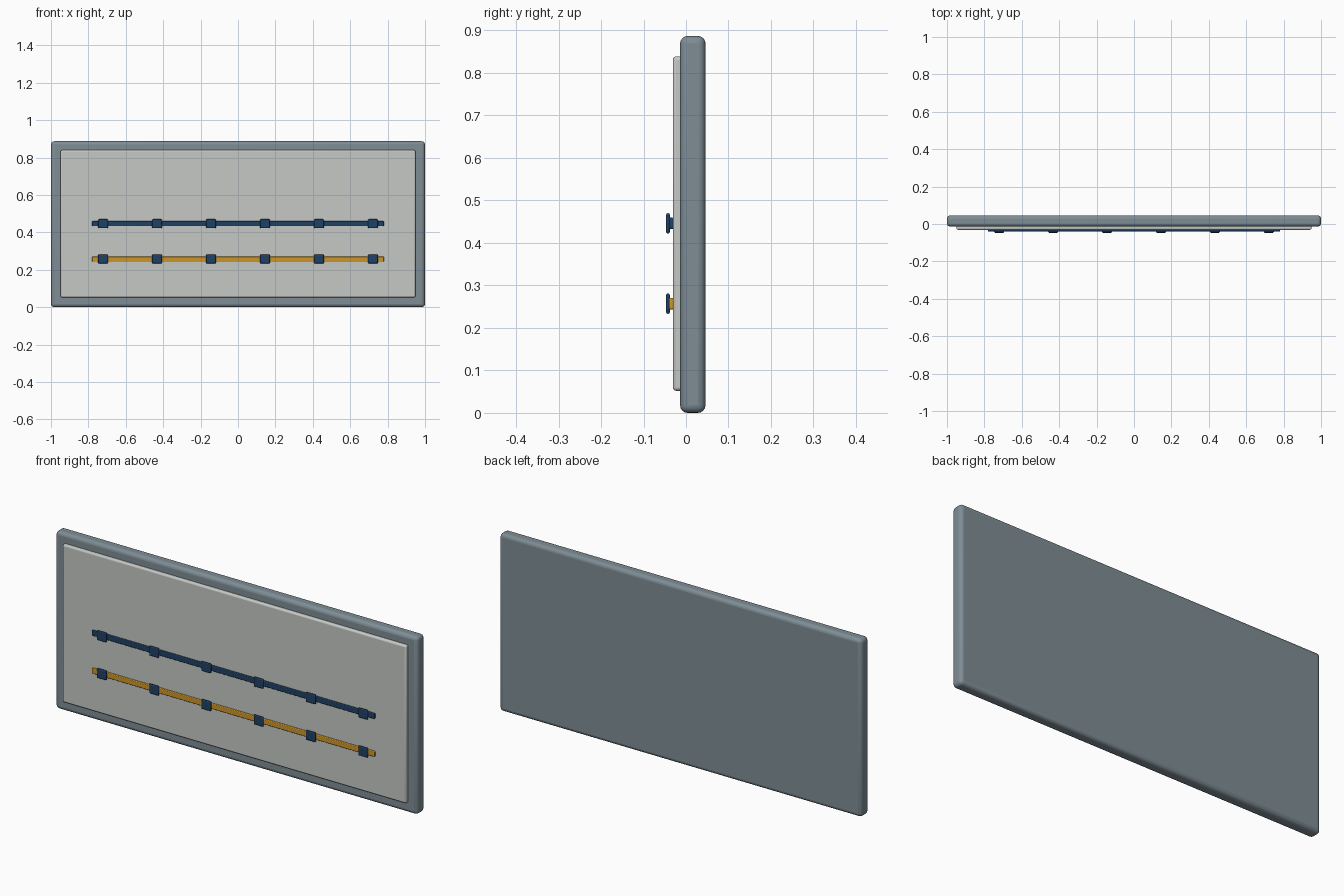
import bpy

if "Cube" in bpy.data.objects:
    bpy.data.objects.remove(bpy.data.objects["Cube"])


def material(name, srgb):
    m = bpy.data.materials.new(name)
    lin = [((c / 255 + 0.055) / 1.055) ** 2.4 for c in srgb]
    m.diffuse_color = (*lin, 1)
    m.use_nodes = True
    m.node_tree.nodes["Principled BSDF"].inputs["Base Color"].default_value = m.diffuse_color
    return m


SLATE = material("slate grey", (126, 141, 149))
PALE = material("pale grey", (198, 201, 198))
NAVY = material("navy blue", (32, 64, 102))
OCHRE = material("ochre yellow", (205, 150, 40))


def rounded_box(name, x, y, z, mat, radius, segments=3):
    """Box given by its (min, max) along each axis, with rounded edges."""
    bpy.ops.mesh.primitive_cube_add(
        size=1, location=[(a + b) / 2 for a, b in (x, y, z)])
    ob = bpy.context.object
    ob.name = name
    ob.scale = [b - a for a, b in (x, y, z)]
    bpy.ops.object.transform_apply(location=False, rotation=False, scale=True)
    ob.data.materials.append(mat)
    bev = ob.modifiers.new("rounding", "BEVEL")
    bev.width = radius
    bev.segments = segments
    bpy.ops.object.shade_smooth_by_angle()
    return ob


# Backing board and raised face plate
rounded_box("backing_board", (-1, 1), (-0.014, 0.046), (0, 0.887), SLATE, 0.018, 4)
rounded_box("face_plate", (-0.949, 0.949), (-0.031, -0.005), (0.052, 0.839), PALE, 0.008)

# Two horizontal rails, each held by six clips
for label, z, mat in (("upper", 0.446, NAVY), ("lower", 0.257, OCHRE)):
    rounded_box(label + "_rail", (-0.78, 0.78), (-0.040, -0.029),
                (z - 0.0135, z + 0.0135), mat, 0.003, 2)
    for i in range(6):
        x = -0.7215 + i * 0.2886
        rounded_box(f"{label}_clip_{i + 1}", (x - 0.026, x + 0.026),
                    (-0.047, -0.038), (z - 0.024, z + 0.024), NAVY, 0.004, 2)
